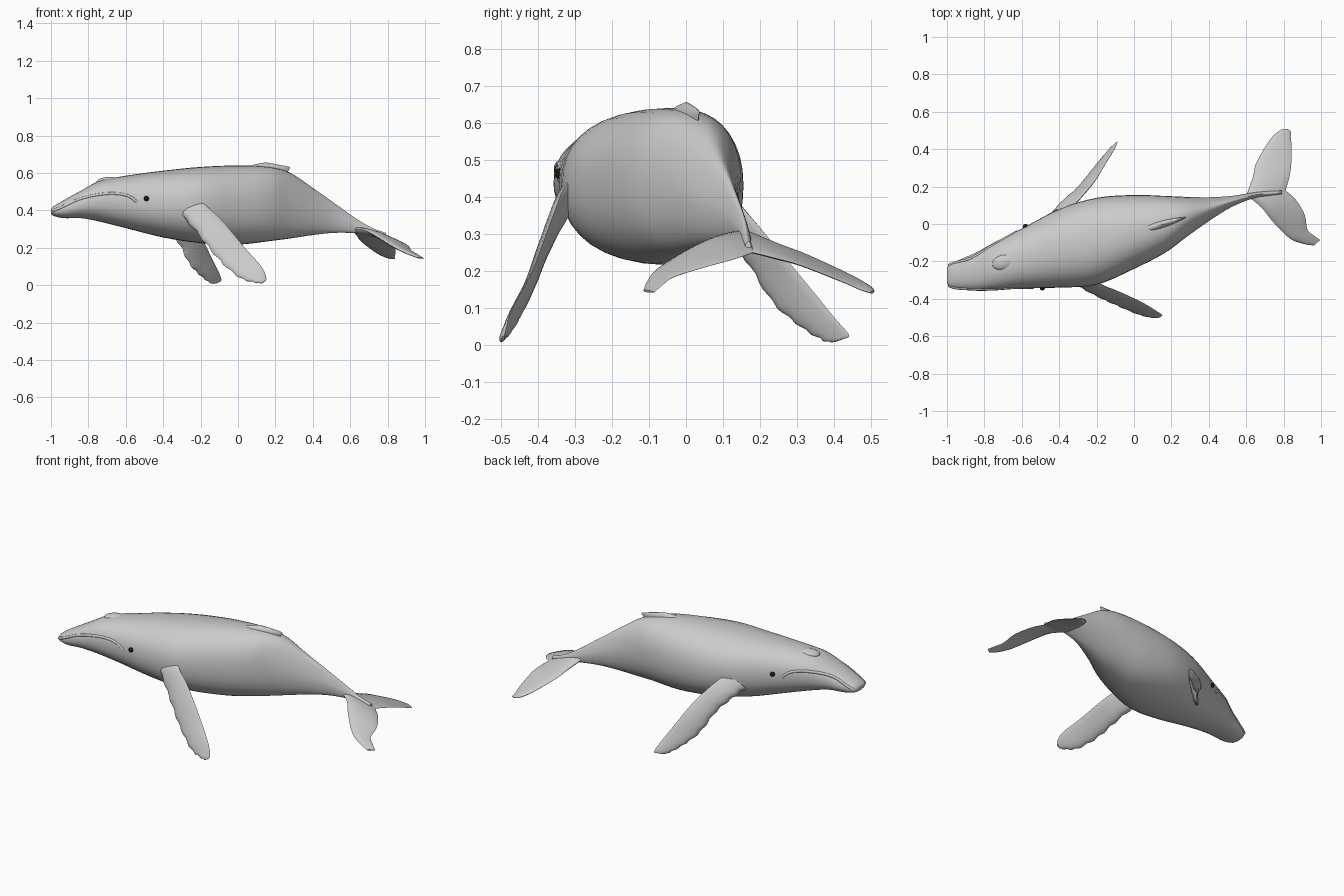
import bpy, bmesh, math
from mathutils import Vector

if "Cube" in bpy.data.objects:
    bpy.data.objects.remove(bpy.data.objects["Cube"])


def spline(rows, n):
    """Catmull-Rom interpolation of rows of numbers, n steps per span."""
    out = []
    last = len(rows) - 1
    for i in range(last):
        p0, p1, p2, p3 = (rows[max(0, i - 1)], rows[i], rows[i + 1], rows[min(last, i + 2)])
        for k in range(n):
            t = k / n
            out.append([0.5 * (2 * b + (c - a) * t + (2 * a - 5 * b + 4 * c - d) * t * t
                               + (3 * b - a - 3 * c + d) * t ** 3)
                        for a, b, c, d in zip(p0, p1, p2, p3)])
    out.append(list(rows[-1]))
    return out


def loft(name, rings, angle=50):
    """Skin closed rings of points and cap both ends."""
    bm = bmesh.new()
    loops = [[bm.verts.new(p) for p in ring] for ring in rings]
    for a, b in zip(loops, loops[1:]):
        for j in range(len(a)):
            k = (j + 1) % len(a)
            bm.faces.new((a[j], a[k], b[k], b[j]))
    bm.faces.new(loops[0])
    bm.faces.new(loops[-1])
    bmesh.ops.recalc_face_normals(bm, faces=bm.faces)
    me = bpy.data.meshes.new(name)
    bm.to_mesh(me)
    bm.free()
    ob = bpy.data.objects.new(name, me)
    bpy.context.collection.objects.link(ob)
    smooth(ob, angle)
    return ob


def smooth(ob, angle=50):
    bpy.ops.object.select_all(action='DESELECT')
    bpy.context.view_layer.objects.active = ob
    ob.select_set(True)
    bpy.ops.object.shade_smooth_by_angle(angle=math.radians(angle))


def blade(name, rows, bumps=0.0, n=6):
    """Fin with a lens section; row = leading xyz, trailing xyz, half thickness."""
    rows = spline(rows, n)
    mids = [(Vector(r[:3]) + Vector(r[3:6])) / 2 for r in rows]
    rings = []
    for i, r in enumerate(rows):
        lead, trail = Vector(r[:3]), Vector(r[3:6])
        lead += (lead - trail).normalized() * bumps * math.sin(i * 1.7)
        span = mids[min(i + 1, len(mids) - 1)] - mids[max(i - 1, 0)]
        normal = (trail - lead).cross(span).normalized()
        ring = []
        for k in range(14):
            a = 2 * math.pi * k / 14
            u = 0.5 - 0.5 * math.cos(a)
            ring.append(lead.lerp(trail, u) + normal * r[6] * math.sin(a) * (1.2 - 0.7 * u))
        rings.append(ring)
    return loft(name, rings, 60)


# Body stations: x, y min, y max, z bottom, z top
BODY = [
    (-1.0, -.315, -.24, .383, .408), (-.985, -.335, -.215, .37, .422),
    (-.93, -.35, -.19, .358, .455), (-.84, -.357, -.15, .358, .505),
    (-.74, -.355, -.095, .34, .557), (-.60, -.345, -.025, .305, .585),
    (-.40, -.34, .08, .255, .612), (-.20, -.325, .14, .225, .632),
    (0, -.24, .155, .217, .64), (.165, -.155, .15, .235, .632),
    (.28, -.07, .145, .25, .60), (.40, .015, .143, .268, .52),
    (.52, .09, .15, .28, .435), (.64, .138, .168, .278, .35),
    (.72, .15, .175, .272, .305), (.79, .16, .176, .262, .28)]
EXP = 2.25

# Body
rings = []
for x, y0, y1, z0, z1 in spline(BODY, 4):
    ridge = min(max((x - .2) / .3, 0), 1) * .45
    ring = []
    for k in range(36):
        a = 2 * math.pi * k / 36
        c, s = math.cos(a), math.sin(a)
        px = math.copysign(abs(c) ** (2 / EXP), c) * (1 - ridge * max(0, s))
        pz = math.copysign(abs(s) ** (2 / EXP), s)
        ring.append((x, (y0 + y1) / 2 + px * (y1 - y0) / 2, (z0 + z1) / 2 + pz * (z1 - z0) / 2))
    rings.append(ring)
loft("body", rings)


def flank(x, z, side):
    """Point on the body's flank at a given x and height."""
    r = min(spline(BODY, 24), key=lambda q: abs(q[0] - x))
    s = min(abs((z - (r[3] + r[4]) / 2) / ((r[4] - r[3]) / 2)), 1)
    return Vector((x, (r[1] + r[2]) / 2 + side * (r[2] - r[1]) / 2 * (1 - s ** EXP) ** (1 / EXP), z))


# Lips
MOUTH = [(-.99, .397), (-.93, .422), (-.86, .455), (-.77, .48),
         (-.67, .49), (-.59, .478), (-.54, .445)]
for side, label in ((-1, "right"), (1, "left")):
    cu = bpy.data.curves.new(label + "_lip", 'CURVE')
    cu.dimensions = '3D'
    cu.bevel_depth = .008
    cu.bevel_resolution = 2
    cu.use_fill_caps = True
    pts = spline(MOUTH, 4)
    sp = cu.splines.new('POLY')
    sp.points.add(len(pts) - 1)
    for i, (x, z) in enumerate(pts):
        shift = -.09 * i / len(pts) if side > 0 else 0
        p = flank(max(x + shift, -.99), z, side)
        p.y -= side * .003
        sp.points[i].co = (*p, 1)
    bpy.context.collection.objects.link(bpy.data.objects.new(label + "_lip", cu))

# Eyes
black = bpy.data.materials.new("eye_black")
black.diffuse_color = (.01, .01, .01, 1)
black.use_nodes = True
black.node_tree.nodes["Principled BSDF"].inputs["Base Color"].default_value = black.diffuse_color
for label, x, side in (("right_eye", -.49, -1), ("left_eye", -.58, 1)):
    p = flank(x, .463, side)
    bpy.ops.mesh.primitive_uv_sphere_add(segments=16, ring_count=10, radius=.014, location=p)
    eye = bpy.context.object
    eye.name = label
    eye.data.materials.append(black)
    smooth(eye)

# Blowhole mound
bpy.ops.mesh.primitive_uv_sphere_add(segments=20, ring_count=12, radius=1,
                                     location=(-.70, -.205, .556), rotation=(0, -.1, .3))
mound = bpy.context.object
mound.name = "blowhole_mound"
mound.scale = (.06, .04, .022)
smooth(mound)

# Dorsal fin
blade("dorsal_fin", [
    (0, -.045, .615, .25, .03, .57, .028), (.07, -.025, .64, .268, .033, .61, .022),
    (.12, -.008, .652, .278, .036, .628, .012), (.15, 0, .656, .272, .034, .634, .004)])

# Flippers
blade("right_flipper", [
    (-.35, -.27, .40, -.23, -.27, .47, .03), (-.29, -.325, .36, -.175, -.325, .43, .028),
    (-.19, -.385, .245, -.085, -.36, .345, .02), (-.096, -.43, .13, .037, -.415, .20, .016),
    (.01, -.475, .04, .125, -.468, .10, .014), (.09, -.497, .015, .15, -.485, .045, .01),
    (.13, -.498, .01, .15, -.49, .025, .005)], bumps=.005)
blade("left_flipper", [
    (-.44, .04, .36, -.34, .08, .44, .03), (-.39, .10, .31, -.285, .14, .385, .028),
    (-.32, .165, .23, -.205, .235, .275, .02), (-.26, .235, .115, -.145, .335, .155, .016),
    (-.20, .31, .05, -.105, .40, .075, .014), (-.15, .37, .013, -.09, .435, .035, .01),
    (-.125, .40, .008, -.09, .44, .022, .005)], bumps=.005)

# Tail flukes
ROOT = (.60, .153, .305, .81, .18, .25, .02)
blade("right_fluke", [
    ROOT, (.68, .09, .292, .865, .13, .232, .018), (.74, .015, .26, .912, .05, .21, .014),
    (.83, -.075, .205, .927, -.03, .185, .011), (.90, -.105, .17, .96, -.06, .165, .008),
    (.96, -.115, .147, .995, -.085, .143, .004)])
blade("left_fluke", [
    ROOT, (.635, .25, .265, .828, .24, .235, .018), (.655, .33, .237, .84, .31, .215, .014),
    (.73, .455, .18, .842, .42, .172, .011), (.785, .503, .152, .838, .465, .152, .008),
    (.82, .507, .143, .84, .495, .142, .004)])
